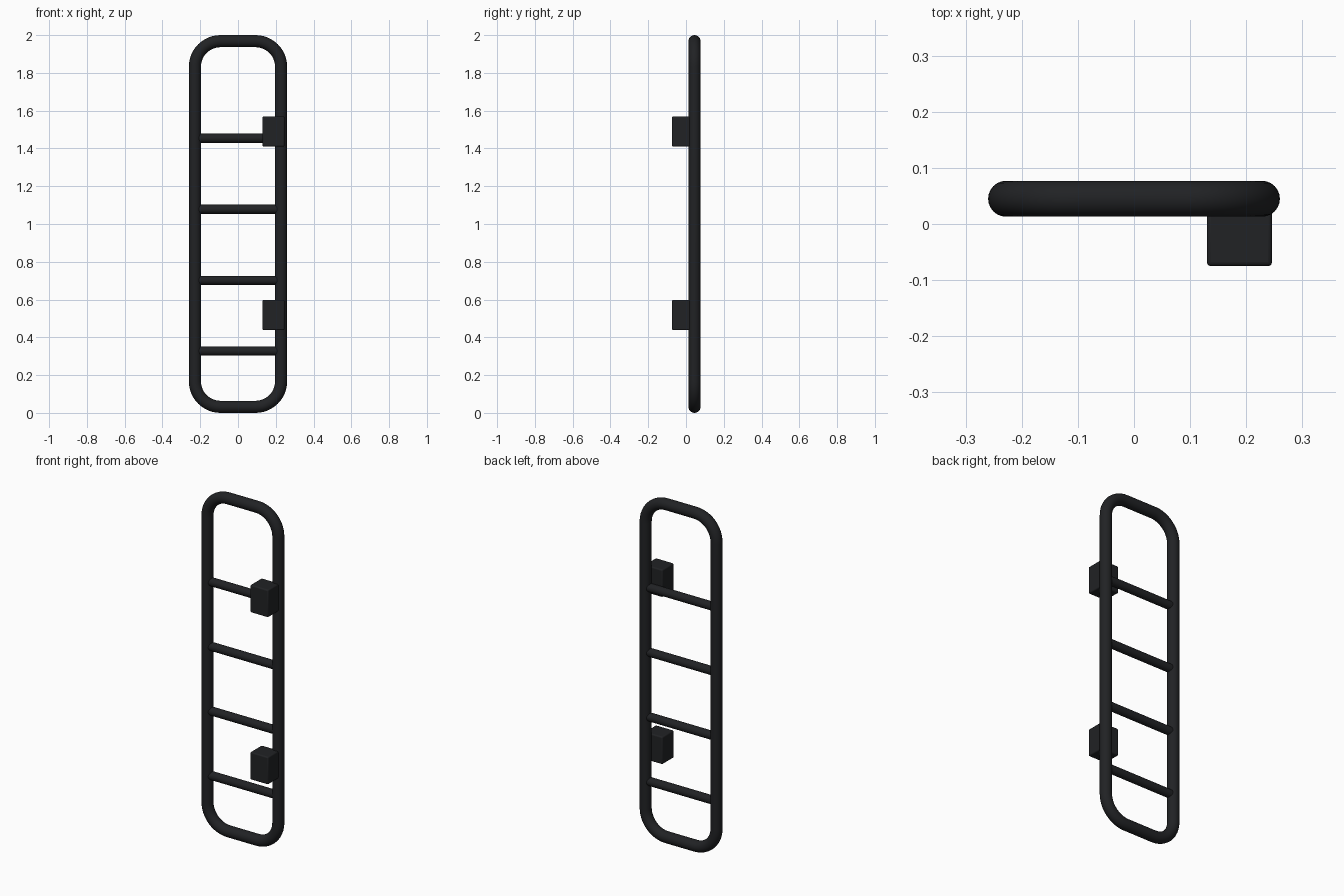
import bpy, bmesh, math
from mathutils import Vector

if "Cube" in bpy.data.objects:
    bpy.data.objects.remove(bpy.data.objects["Cube"])

black = bpy.data.materials.new("black_metal")
black.diffuse_color = (0.015, 0.016, 0.018, 1)
black.use_nodes = True
black.node_tree.nodes["Principled BSDF"].inputs["Base Color"].default_value = black.diffuse_color

TUBE, RAIL_X, MID_Z, TUBE_Y, CORNER = 0.032, 0.228, 1.0, 0.045, 0.135


def finish(name, bm):
    bmesh.ops.recalc_face_normals(bm, faces=bm.faces)
    mesh = bpy.data.meshes.new(name)
    bm.to_mesh(mesh)
    bm.free()
    obj = bpy.data.objects.new(name, mesh)
    bpy.context.collection.objects.link(obj)
    mesh.materials.append(black)
    bpy.ops.object.select_all(action='DESELECT')
    obj.select_set(True)
    bpy.context.view_layer.objects.active = obj
    bpy.ops.object.shade_smooth_by_angle(angle=math.radians(40))
    return obj


# Outer frame: round tube swept around a rounded rectangle
half_z = 1.0 - TUBE
sides, steps = 24, 12
bm = bmesh.new()
rings = []
for corner, (sx, sz) in enumerate([(1, 1), (-1, 1), (-1, -1), (1, -1)]):
    centre = Vector((sx * (RAIL_X - CORNER), TUBE_Y, MID_Z + sz * (half_z - CORNER)))
    for i in range(steps + 1):
        a = math.pi / 2 * (corner + i / steps)
        out = Vector((math.cos(a), 0, math.sin(a)))
        ring = []
        for j in range(sides):
            t = 2 * math.pi * j / sides
            p = centre + out * (CORNER + TUBE * math.cos(t))
            p.y += TUBE * math.sin(t)
            ring.append(bm.verts.new(p))
        rings.append(ring)
for k, ring in enumerate(rings):
    nxt = rings[(k + 1) % len(rings)]
    for j in range(sides):
        n = (j + 1) % sides
        bm.faces.new((ring[j], ring[n], nxt[n], nxt[j]))
finish("ladder_frame", bm)

# Rungs: slimmer tubes running into both rails
for i, z in enumerate((0.327, 0.702, 1.078, 1.454)):
    bm = bmesh.new()
    bmesh.ops.create_cone(bm, cap_ends=True, segments=24, radius1=0.024,
                          radius2=0.024, depth=0.43)
    for v in bm.verts:
        v.co = Vector((v.co.z, v.co.x + TUBE_Y, v.co.y + z))
    finish(f"rung_{i + 1}", bm)

# Mounting blocks: boxes with softened edges on the front of the right rail
for name, z in (("lower_mount", 0.518), ("upper_mount", 1.49)):
    bm = bmesh.new()
    bmesh.ops.create_cube(bm, size=1)
    for v in bm.verts:
        v.co = Vector((0.188 + v.co.x * 0.116, -0.022 + v.co.y * 0.106, z + v.co.z * 0.16))
    block = finish(name, bm)
    bevel = block.modifiers.new("soft_edges", 'BEVEL')
    bevel.width = 0.007
    bevel.segments = 3
